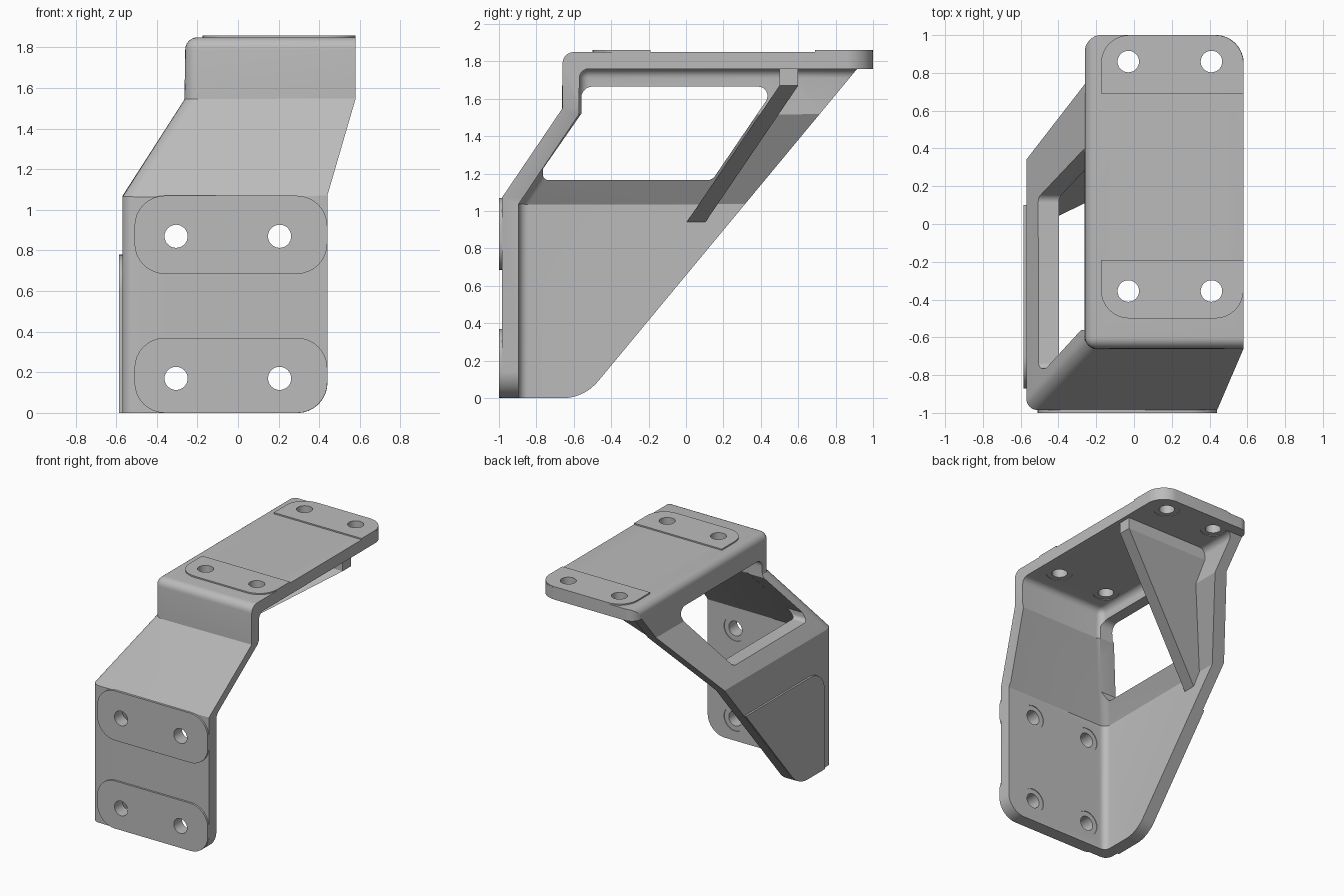
import bpy, bmesh, math
from mathutils import Vector, Matrix

cube = bpy.data.objects.get("Cube")
if cube:
    bpy.data.objects.remove(cube, do_unlink=True)

grey = bpy.data.materials.new("plain_grey")
grey.use_nodes = True
colour = (0.5, 0.5, 0.5, 1)
grey.diffuse_color = colour
grey.node_tree.nodes["Principled BSDF"].inputs["Base Color"].default_value = colour


def finish(bm, name):
    bmesh.ops.recalc_face_normals(bm, faces=bm.faces)
    mesh = bpy.data.meshes.new(name)
    bm.to_mesh(mesh)
    bm.free()
    mesh.materials.append(grey)
    ob = bpy.data.objects.new(name, mesh)
    bpy.context.collection.objects.link(ob)
    return ob


def rounded(points, steps=8):
    """Replace corners given as (u, v, radius) with arcs."""
    out = []
    for i, p in enumerate(points):
        c = Vector(p[:2])
        if len(p) < 3:
            out.append(c)
            continue
        a = (Vector(points[i - 1][:2]) - c).normalized()
        b = (Vector(points[(i + 1) % len(points)][:2]) - c).normalized()
        half = a.angle(b) / 2
        centre = c + (a + b).normalized() * p[2] / math.sin(half)
        start = c + a * p[2] / math.tan(half) - centre
        end = c + b * p[2] / math.tan(half) - centre
        sweep = math.atan2(start.x * end.y - start.y * end.x, start.dot(end))
        for k in range(steps + 1):
            out.append(centre + Matrix.Rotation(sweep * k / steps, 2) @ start)
    return out


def prism_mesh(points, axis, lo, hi):
    place = {"x": lambda u, v: (lo, u, v), "y": lambda u, v: (u, lo, v),
             "z": lambda u, v: (u, v, lo)}[axis]
    bm = bmesh.new()
    face = bm.faces.new([bm.verts.new(place(*p)) for p in rounded(points)])
    new = bmesh.ops.extrude_face_region(bm, geom=[face])["geom"]
    shift = Vector([hi - lo if axis == n else 0 for n in "xyz"])
    bmesh.ops.translate(bm, vec=shift, verts=[g for g in new if isinstance(g, bmesh.types.BMVert)])
    return bm


def prism(name, points, axis, lo, hi):
    return finish(prism_mesh(points, axis, lo, hi), name)


def loft(name, levels, back, radius):
    """Stack of rectangles (z, left, right, front) with the outer corner rounded."""
    bm = bmesh.new()
    rings = [[bm.verts.new(p) for p in ((l, f, z), (r, f, z), (r, back, z), (l, back, z))]
             for z, l, r, f in levels]
    for a, b in zip(rings, rings[1:]):
        for i in range(4):
            j = (i + 1) % 4
            bm.faces.new((a[i], a[j], b[j], b[i]))
    bm.faces.new(rings[0])
    bm.faces.new(rings[-1])
    top = rings[-1]
    pairs = [(a[0], b[0]) for a, b in zip(rings, rings[1:])]
    pairs += [(top[0], top[1]), (top[0], top[3])]
    bmesh.ops.recalc_face_normals(bm, faces=bm.faces)
    bmesh.ops.bevel(bm, geom=[bm.edges.get(p) for p in pairs], offset=radius,
                    segments=6, profile=0.5, affect="EDGES")
    return finish(bm, name)


def boolean(target, other, operation="DIFFERENCE", keep=False):
    mod = target.modifiers.new("cut", "BOOLEAN")
    mod.operation, mod.solver, mod.object = operation, "EXACT", other
    bpy.context.view_layer.objects.active = target
    bpy.ops.object.modifier_apply(modifier=mod.name)
    if not keep:
        bpy.data.objects.remove(other, do_unlink=True)


# Bent shell: front plate, side wall and top plate
bracket = loft("bracket", [(0, -0.57, 0.44, -0.985), (1.07, -0.57, 0.44, -0.985),
                           (1.55, -0.26, 0.58, -0.66), (1.85, -0.26, 0.58, -0.66)], 1, 0.06)
cavity = loft("cavity", [(-0.2, -0.48, 2, -0.895), (1.04, -0.48, 2, -0.895),
                         (1.52, -0.17, 2, -0.57), (1.76, -0.17, 2, -0.57)], 2, 0.05)
boolean(bracket, cavity)

# Slanted rear edge of the wall, rounded plate corners and the wall window
boolean(bracket, prism("rear_trim", [(-0.8, -0.2), (-0.8, -0.001), (-0.545, -0.001, 0.25),
                                     (0.915, 1.76), (2, 1.76), (2, -0.2)], "x", -1, 1))
boolean(bracket, prism("foot_trim", [(0.1, -0.2), (0.1, -0.001), (0.441, -0.001, 0.15),
                                     (0.441, 0.5), (0.8, 0.5), (0.8, -0.2)], "y", -1.2, -0.7))
boolean(bracket, prism("back_trim", [(-0.5, 0.8), (-0.261, 0.8), (-0.261, 1.001, 0.09),
                                     (0.581, 1.001, 0.15), (0.581, 0.8), (0.8, 0.8),
                                     (0.8, 1.2), (-0.5, 1.2)], "z", 1.7, 2))
boolean(bracket, prism("window", [(-0.765, 1.165, 0.03), (0.14, 1.165, 0.05),
                                  (0.48, 1.665, 0.05), (-0.56, 1.665, 0.06),
                                  (-0.56, 1.52), (-0.765, 1.225)], "x", -0.8, 0))

# Leaning gusset between the wall and the underside of the top plate
bm = prism_mesh([(-0.525, 0.91), (-0.525, 1.05), (-0.215, 1.53), (-0.215, 1.8),
                 (0.55, 1.8), (0.55, 1.67)], "y", 0, 0.1)
bmesh.ops.bisect_plane(bm, geom=bm.verts[:] + bm.edges[:] + bm.faces[:],
                       plane_co=(0, 0, 1.67), plane_no=(0, 0, 1))
for v in bm.verts:
    v.co.y += 0.01 + (min(v.co.z, 1.67) - 0.95) * 0.68
boolean(bracket, finish(bm, "gusset"), "UNION")

# Thin mounting pads on the front, top and outer wall
parts = [bracket]
for name, lo, hi in (("lower_front_pad", 0, 0.37), ("upper_front_pad", 0.685, 1.07)):
    parts.append(prism(name, [(-0.51, lo, 0.15), (0.44, lo, 0.15), (0.44, hi, 0.15),
                              (-0.51, hi, 0.15)], "y", -1, -0.98))
for name, inner, outer in (("front_top_pad", -0.19, -0.5), ("back_top_pad", 0.69, 1)):
    parts.append(prism(name, [(-0.175, inner), (0.58, inner), (0.58, outer, 0.15),
                              (-0.175, outer, 0.15)], "z", 1.845, 1.86))
parts.append(prism("side_pad", [(-0.87, 0), (-0.545, 0, 0.25), (0.1, 0.78),
                                (-0.87, 0.78, 0.17)], "x", -0.585, -0.565))

# Bolt holes with shallow round seats on the inner faces
front_turn = Matrix.Rotation(math.pi / 2, 4, "X")
places = [(Vector((x, -0.94, z)), Vector((0, 0.055, 0)), front_turn)
          for x in (-0.305, 0.205) for z in (0.17, 0.87)]
places += [(Vector((x, y, 1.8)), Vector((0, 0, -0.05)), Matrix())
           for x in (-0.03, 0.41) for y in (-0.355, 0.86)]
holes, seats = bmesh.new(), bmesh.new()
for centre, inward, turn in places:
    for bm, radius, depth, pos in ((holes, 0.057, 0.3, centre),
                                   (seats, 0.095, 0.03, centre + inward)):
        bmesh.ops.create_cone(bm, cap_ends=True, segments=32, radius1=radius, radius2=radius,
                              depth=depth, matrix=Matrix.Translation(pos) @ turn)
boolean(bracket, finish(seats, "seats"))
holes = finish(holes, "holes")
for part in parts[:-1]:
    boolean(part, holes, keep=True)
bpy.data.objects.remove(holes, do_unlink=True)

# Smooth rounded areas, keep edges sharp
for part in parts:
    bpy.ops.object.select_all(action="DESELECT")
    part.select_set(True)
    bpy.context.view_layer.objects.active = part
    bpy.ops.object.shade_smooth_by_angle(angle=math.radians(25))
